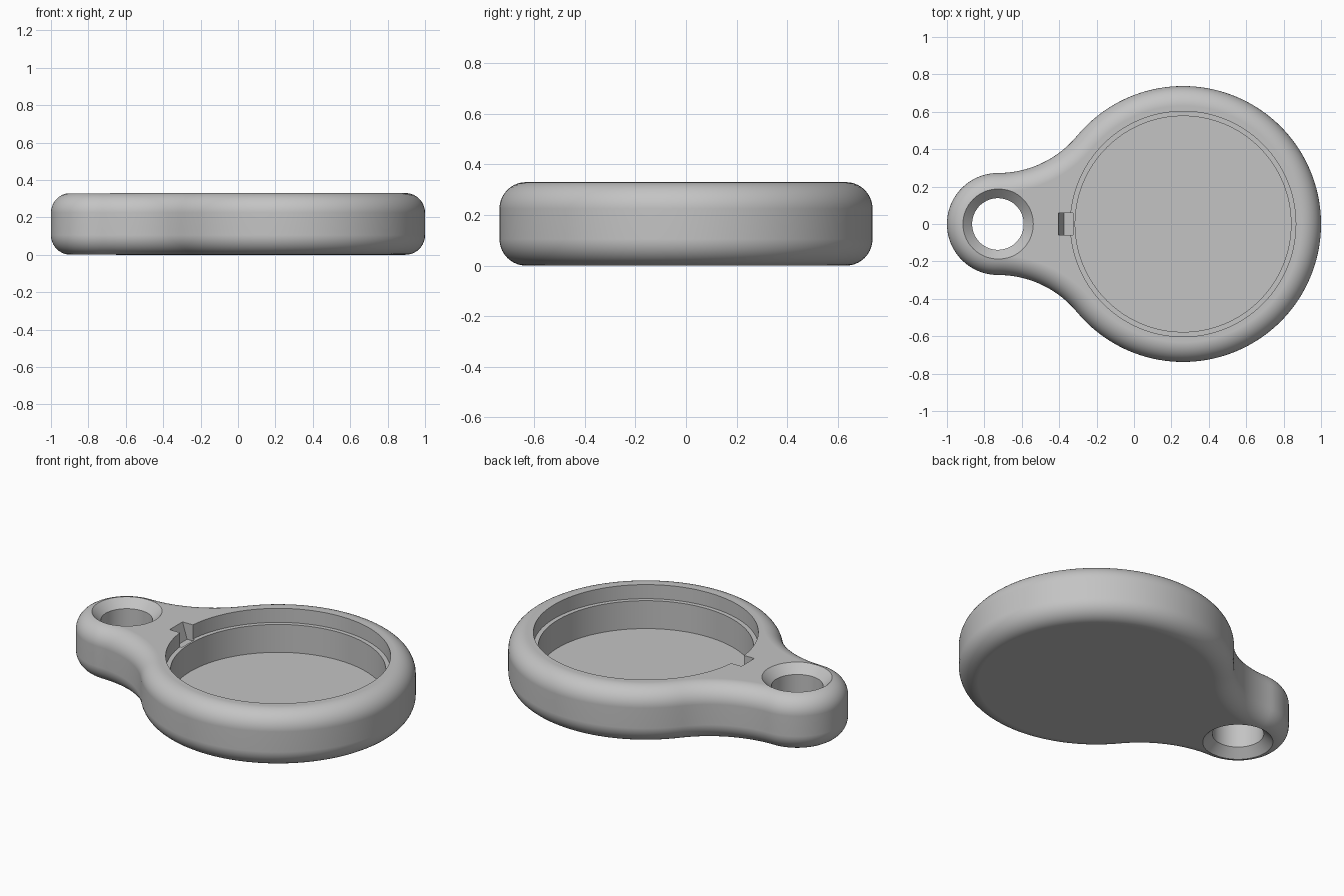
import bpy, bmesh
from math import sin, cos, pi, atan2, hypot

cube = bpy.data.objects.get("Cube")
if cube:
    bpy.data.objects.remove(cube, do_unlink=True)

HEIGHT, ROUND = 0.33, 0.105
BIG_X, BIG_R = 0.2625, 0.7375      # disc
TAB_X, TAB_R = -0.7275, 0.2725     # ring tab

grey = bpy.data.materials.new("plain grey")
grey.use_nodes = True
colour = (0.55, 0.55, 0.55, 1)
grey.diffuse_color = colour
grey.node_tree.nodes["Principled BSDF"].inputs["Base Color"].default_value = colour


def loft(name, loops):
    """Closed solid skinned through loops that share a point count."""
    bm = bmesh.new()
    rings = [[bm.verts.new(p) for p in loop] for loop in loops]
    for a, b in zip(rings, rings[1:]):
        for i in range(len(a)):
            j = (i + 1) % len(a)
            bm.faces.new((a[i], a[j], b[j], b[i]))
    bm.faces.new(rings[0][::-1])
    bm.faces.new(rings[-1])
    bmesh.ops.recalc_face_normals(bm, faces=bm.faces)
    mesh = bpy.data.meshes.new(name)
    bm.to_mesh(mesh)
    bm.free()
    mesh.materials.append(grey)
    obj = bpy.data.objects.new(name, mesh)
    bpy.context.collection.objects.link(obj)
    return obj


def lathe(name, x, profile, n=96):
    return loft(name, [[(x + r * cos(2 * pi * i / n), r * sin(2 * pi * i / n), z)
                        for i in range(n)] for r, z in profile])


def arc(x, y, r, a, b, n):
    return [(x + r * cos(a + (b - a) * i / n), y + r * sin(a + (b - a) * i / n))
            for i in range(n + 1)]


# Concave neck circle, tangent to the disc and to the top of the tab
span = BIG_X - TAB_X
NECK_R = (span ** 2 + TAB_R ** 2 - BIG_R ** 2) / (2 * (BIG_R - TAB_R))
NECK_Y = TAB_R + NECK_R
touch = atan2(NECK_Y, -span)


def outline(inset, z):
    half = arc(BIG_X, 0, BIG_R - inset, 0, touch, 56)
    half += arc(TAB_X, NECK_Y, NECK_R + inset, touch - pi, -pi / 2, 20)[1:]
    half += arc(TAB_X, 0, TAB_R - inset, pi / 2, pi, 24)[1:]
    mirrored = [(x, -y) for x, y in half[-2:0:-1]]
    return [(x, y, z) for x, y in half + mirrored]


# Body with fully rounded upper and lower rims
steps = 10
low = [(ROUND * (1 - sin(t)), ROUND * (1 - cos(t)))
       for t in (pi / 2 * i / steps for i in range(steps + 1))]
levels = low + [(d, HEIGHT - z) for d, z in reversed(low)]
body = loft("fob_body", [outline(d, z) for d, z in levels])

# Stepped round recess, chamfered through hole, sloped pry notch
recess = lathe("recess_cutter", BIG_X,
               [(0.577, 0.082), (0.577, 0.247), (0.6025, 0.247), (0.6025, 0.4)], 128)
hole = lathe("hole_cutter", TAB_X,
             [(0.24, -0.05), (0.138, 0.05), (0.138, 0.28), (0.24, 0.38)])
wedge = [(-0.375, 0.235), (-0.325, 0.235), (-0.325, 0.4), (-0.427, 0.4)]
notch = loft("notch_cutter", [[(x, y, z) for x, z in wedge] for y in (-0.06, 0.06)])

bpy.ops.object.select_all(action='DESELECT')
bpy.context.view_layer.objects.active = body
body.select_set(True)
for cutter in (recess, hole, notch):
    mod = body.modifiers.new("cut", 'BOOLEAN')
    mod.operation, mod.solver, mod.object = 'DIFFERENCE', 'EXACT', cutter
    bpy.ops.object.modifier_apply(modifier=mod.name)
    bpy.data.objects.remove(cutter, do_unlink=True)

# Smooth curves, crisp cut edges, even shading on the flats
bpy.ops.object.shade_smooth_by_angle(angle=pi / 6)
weighted = body.modifiers.new("even_shading", 'WEIGHTED_NORMAL')
weighted.keep_sharp = True
